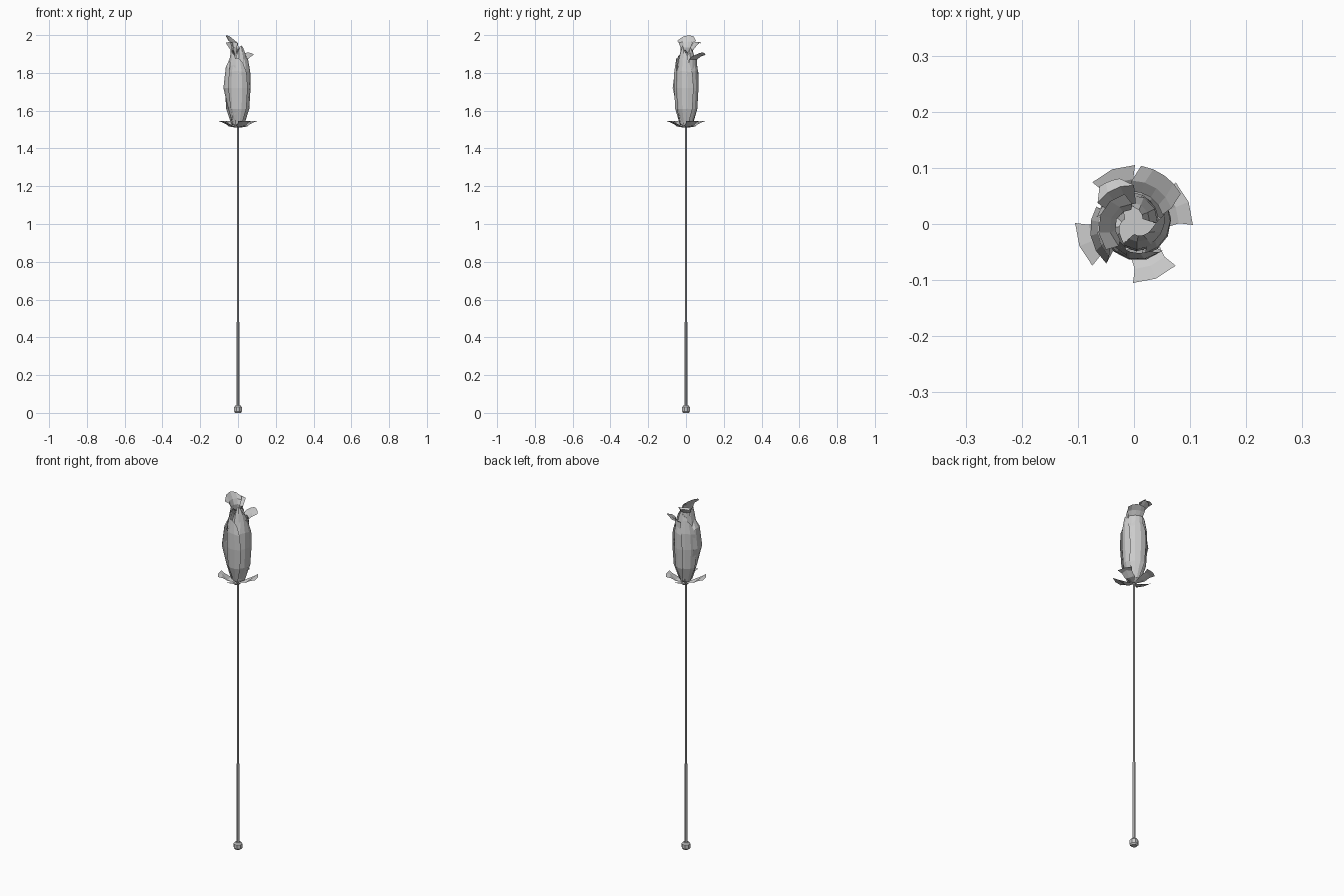
import bpy
from math import sin, cos, pi, radians

if "Cube" in bpy.data.objects:
    bpy.data.objects.remove(bpy.data.objects["Cube"])


def make_mesh(name, verts, faces):
    mesh = bpy.data.meshes.new(name)
    mesh.from_pydata(verts, [], faces)
    mesh.update()
    ob = bpy.data.objects.new(name, mesh)
    bpy.context.collection.objects.link(ob)
    return ob


def lathe(name, profile, sides=8):
    """Closed solid turned around z from (radius, height) pairs."""
    n = sides
    verts = [(r * cos(2 * pi * (k + .5) / n), r * sin(2 * pi * (k + .5) / n), z)
             for r, z in profile for k in range(n)]
    faces = [(i * n + k, i * n + (k + 1) % n, (i + 1) * n + (k + 1) % n, (i + 1) * n + k)
             for i in range(len(profile) - 1) for k in range(n)]
    faces.append(tuple(reversed(range(n))))
    faces.append(tuple(range(len(verts) - n, len(verts))))
    return make_mesh(name, verts, faces)


def petal(name, azimuth, rows, spiral=0.012, segs=4):
    """Curled sheet; rows are (height, radius, angular span, edge drop)."""
    verts = []
    for z, r, span, drop in rows:
        for k in range(segs + 1):
            u = k / segs - 0.5
            a = radians(azimuth + span * u)
            rr = r + spiral * u
            verts.append((rr * cos(a), rr * sin(a), z - drop * (2 * u) ** 2))
    n = segs + 1
    faces = [(i * n + k, i * n + k + 1, (i + 1) * n + k + 1, (i + 1) * n + k)
             for i in range(len(rows) - 1) for k in range(segs)]
    return make_mesh(name, verts, faces)


# Handle, pommel and stem
lathe("pommel", [(.016, 0), (.023, .008), (.023, .030), (.016, .038)])
lathe("grip", [(.0085, .03), (.0085, .48)])
lathe("stem", [(.006, .47), (.006, 1.52)])

# Bulb under the petals
lathe("flower_base", [(.012, 1.51), (.032, 1.53), (.040, 1.57), (.050, 1.61)])

# Four skewed sepals
for i in range(4):
    petal(f"sepal_{i + 1}", 22 + 90 * i,
          [(1.510, .010, 80, 0), (1.516, .052, 62, -.006), (1.545, .080, 42, .008),
           (1.546, .105, 46, 0)], spiral=0, segs=2)

# Outer overlapping petals
outer = [(1.525, .030, 80, 0), (1.61, .057, 105, 0), (1.72, .064, 110, 0),
         (1.81, .062, 100, .01), (1.88, .050, 75, .03)]
for i, az in enumerate((-20, 55, 120, 262)):
    petal(f"outer_petal_{i + 1}", az, outer)

# Bulging petal on the left side
petal("side_petal", 195, [(1.53, .030, 70, 0), (1.62, .056, 75, 0), (1.72, .080, 80, 0),
                          (1.83, .067, 75, .01), (1.87, .048, 50, .02)])

# Back petal that flares outward
petal("flared_petal", 58, [(1.62, .050, 60, 0), (1.75, .062, 80, 0), (1.87, .056, 80, 0),
                           (1.890, .075, 70, .004), (1.908, .102, 50, .012)], spiral=.005)

# Inner petals that close towards the top
for i in range(3):
    petal(f"inner_petal_{i + 1}", -50 + 120 * i,
          [(1.58, .040, 130, 0), (1.72, .053, 140, 0), (1.84, .050, 135, 0),
           (1.91, .036, 120, .02), (1.945 - .012 * i, .026, 80, .03)], spiral=.016)

# Tall tip petal leaning to the left
petal("tip_petal", 165, [(1.80, .054, 100, 0), (1.89, .040, 110, 0), (1.935, .032, 130, 0),
                         (1.965, .042, 140, .005), (2.0, .062, 115, .03)], spiral=.012)
petal("curled_tip", 120, [(1.86, .042, 70, 0), (1.92, .040, 70, 0),
                          (1.965, .072, 60, .006), (1.96, .088, 25, .004)], spiral=.006, segs=3)
